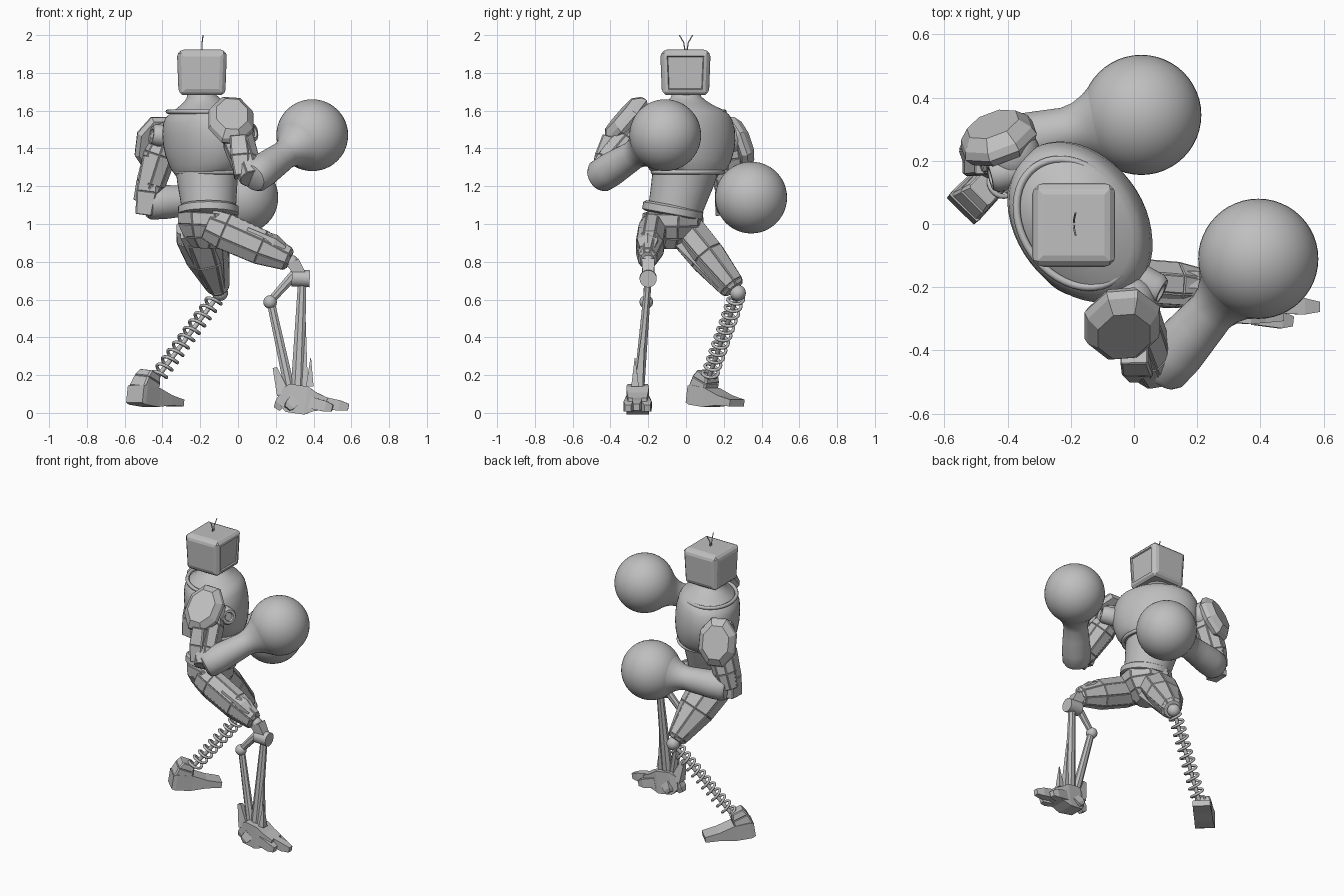
import bpy, bmesh, math
from mathutils import Vector

old = bpy.data.objects.get("Cube")
if old:
    bpy.data.objects.remove(old)

grey = bpy.data.materials.new("plain grey")
grey.use_nodes = True
TONE = (0.52, 0.52, 0.52, 1)
grey.diffuse_color = TONE
for node in grey.node_tree.nodes:
    if node.type == 'BSDF_PRINCIPLED':
        node.inputs["Base Color"].default_value = TONE


def finish(bm, name, smooth=True):
    bmesh.ops.recalc_face_normals(bm, faces=bm.faces[:])
    mesh = bpy.data.meshes.new(name)
    bm.to_mesh(mesh)
    bm.free()
    mesh.materials.append(grey)
    for p in mesh.polygons:
        p.use_smooth = smooth
    if smooth:
        mesh.set_sharp_from_angle(angle=math.radians(35))
    ob = bpy.data.objects.new(name, mesh)
    bpy.context.collection.objects.link(ob)
    return ob


def limb(name, a, b, stations, sides=32, side=(0, 1, 0), panel=0):
    """Loft of oval sections from a to b; stations are (t, half width, half depth)."""
    a, b, u = Vector(a), Vector(b), Vector(side)
    axis = (b - a).normalized()
    u = (u - axis * u.dot(axis)).normalized()
    v = axis.cross(u)
    grow = 1 / math.cos(math.pi / sides)
    bm = bmesh.new()
    rings = []
    for t, ru, rv in stations:
        ring = []
        for k in range(sides):
            ang = 2 * math.pi * (k + 0.5) / sides
            ring.append(bm.verts.new(a.lerp(b, t) + grow * (u * ru * math.cos(ang) + v * rv * math.sin(ang))))
        rings.append(ring)
    walls = []
    for r, s in zip(rings, rings[1:]):
        for k in range(sides):
            n = (k + 1) % sides
            walls.append(bm.faces.new((r[k], r[n], s[n], s[k])))
    bm.faces.new(rings[0])
    bm.faces.new(rings[-1])
    bmesh.ops.recalc_face_normals(bm, faces=bm.faces[:])
    if panel:
        bmesh.ops.inset_individual(bm, faces=walls, thickness=panel, depth=panel * 0.7)
    return finish(bm, name, smooth=sides > 12)


def rod(name, a, b, r0, r1=None, sides=16, side=(0, 1, 0), flat=1):
    r1 = r0 if r1 is None else r1
    return limb(name, a, b, [(0, r0 * flat, r0), (1, r1 * flat, r1)], sides, side)


def ball(name, at, r, seg=24):
    bm = bmesh.new()
    bmesh.ops.create_uvsphere(bm, u_segments=seg, v_segments=seg // 2, radius=r)
    bmesh.ops.translate(bm, verts=bm.verts[:], vec=Vector(at))
    return finish(bm, name)


def tube(name, points, r, cyclic=False):
    cu = bpy.data.curves.new(name, 'CURVE')
    cu.dimensions = '3D'
    cu.bevel_depth = r
    cu.bevel_resolution = 2
    cu.use_fill_caps = True
    sp = cu.splines.new('POLY')
    sp.points.add(len(points) - 1)
    for p, q in zip(sp.points, points):
        p.co = (*q, 1)
    sp.use_cyclic_u = cyclic
    sp.use_smooth = True
    cu.materials.append(grey)
    ob = bpy.data.objects.new(name, cu)
    bpy.context.collection.objects.link(ob)
    bpy.ops.object.select_all(action='DESELECT')
    ob.select_set(True)
    bpy.context.view_layer.objects.active = ob
    bpy.ops.object.convert(target='MESH')


# Television head: raised chamfered sides and a sunken screen
HEAD = Vector((-0.19, -0.003, 1.8))
bm = bmesh.new()
bmesh.ops.create_cube(bm, size=1)
for v in bm.verts:
    taper = 0.93 if v.co.z < 0 else 1
    v.co = Vector((v.co.x * 0.255 * taper, v.co.y * 0.255 * taper, v.co.z * 0.235)) + HEAD
bmesh.ops.bevel(bm, geom=bm.edges[:], offset=0.014, segments=1, affect='EDGES')
bm.normal_update()
big = [f for f in bm.faces if f.calc_area() > 0.02]
screen = [f for f in big if f.normal.x > 0.8]
plates = [f for f in big if f not in screen and f.normal.z > -0.8]
bmesh.ops.inset_individual(bm, faces=plates, thickness=0.024, depth=0.006)
bmesh.ops.inset_individual(bm, faces=screen, thickness=0.022, depth=0.004)
bmesh.ops.inset_individual(bm, faces=screen, thickness=0.006, depth=-0.008)
finish(bm, "television_head", False)
for s in (-1, 1):
    tube("antenna", [(-0.19, s * 0.004, 1.91), (-0.19, s * 0.012, 1.96), (-0.185, s * 0.035, 2.0)], 0.003)

# Torso
ACROSS = (0.57, -0.82, 0)
limb("chest", (-0.15, 0.012, 1.25), (-0.195, 0, 1.7),
     [(0.02, .17, .145), (0.04, .195, .165), (0.1, .22, .178), (0.17, .242, .188), (0.3, .265, .198),
      (0.42, .275, .202), (0.55, .274, .2), (0.67, .26, .192), (0.73, .243, .18), (0.78, .213, .16),
      (0.83, .155, .13), (0.89, .105, .10), (0.94, .08, .08), (1, .072, .072)], 48, ACROSS)
limb("abdomen", (-0.152, -0.065, 1.05), (-0.165, 0, 1.3),
     [(0, .14, .14), (0.4, .155, .148), (0.7, .168, .155), (1, .178, .158)], 40, ACROSS)
limb("belt", (-0.157, -0.075, 1.045), (-0.157, -0.065, 1.10),
     [(0, .145, .145), (0.15, .162, .16), (0.8, .162, .16), (1, .145, .145)], 40, ACROSS)


def oval(x, y, z, long, short):
    d, e = Vector(ACROSS), Vector((0.82, 0.57, 0))
    angles = [2 * math.pi * k / 48 for k in range(48)]
    return [Vector((x, y, z)) + d * long * math.cos(t) + e * short * math.sin(t) for t in angles]


tube("collar", oval(-0.188, 0.002, 1.595, 0.218, 0.165), 0.012, True)
tube("chest_rim", oval(-0.153, 0.01, 1.275, 0.195, 0.167), 0.012, True)

# Pelvis
limb("pelvis", (-0.17, -0.07, 0.87), (-0.16, -0.07, 1.06),
     [(0, .06, .06), (0.3, .11, .11), (0.65, .155, .14), (1, .15, .145)], 8, ACROSS, 0.005)

# Arms: joint, upper arm, pad, forearm and round glove
FOREARM = [(0, .05, .05), (0.02, .075, .075), (0.06, .088, .088), (0.2, .09, .09), (0.4, .082, .082),
           (0.54, .076, .076), (0.61, .083, .083), (0.68, .102, .102), (0.74, .127, .127), (0.78, .147, .147)]


def arm(tag, shoulder, elbow, glove, pad, normal, pad_side):
    s, e, g, p, n = map(Vector, (shoulder, elbow, glove, pad, normal))
    n.normalize()
    ball(tag + "_shoulder_joint", s, 0.09)
    limb(tag + "_upper_arm", s, e, [(0, .06, .065), (0.25, .078, .08), (0.7, .07, .075), (1, .055, .055)],
         8, pad_side, 0.005)
    limb(tag + "_shoulder_pad", p - n * 0.05, p + n * 0.035,
         [(0, .105, .135), (0.3, .12, .152), (0.6, .112, .145), (1, .082, .105)], 8, pad_side)
    limb(tag + "_forearm", e, g, FOREARM, 32, (0, 0, 1))
    ball(tag + "_glove", g, 0.19, 48)


arm("right", (-0.02, -0.25, 1.5), (0.07, -0.475, 1.24), (0.393, -0.11, 1.47),
    (-0.035, -0.33, 1.56), (0.1, -0.75, 0.65), (1, 0, 0))
arm("left", (-0.385, 0.22, 1.45), (-0.495, 0.232, 1.11), (0.023, 0.345, 1.14),
    (-0.435, 0.285, 1.43), (-0.32, 0.85, 0.33), (0.94, 0.33, 0))

# Socket discs where the arms meet the chest
for tag, at, n in (("right", (0.05, -0.2, 1.48), (0.8, -0.4, 0.15)), ("left", (-0.42, 0.16, 1.47), (-0.8, -0.2, 0.1))):
    at, n = Vector(at), Vector(n)
    limb(tag + "_socket_disc", at - n * 0.08, at + n * 0.045,
         [(0, .06, .06), (0.85, .055, .055), (1, .045, .045), (1, .03, .03), (0.9, .025, .025)], 24, (0, 0, 1))
limb("right_elbow_bracket", (0.0, -0.4, 1.46), (0.02, -0.46, 1.25),
     [(0, .04, .04), (0.5, .045, .05), (1, .035, .04)], 4, (1, 0, 0), 0.005)
limb("left_elbow_bracket", (-0.46, 0.2, 1.36), (-0.5, 0.21, 1.05),
     [(0, .04, .04), (0.6, .05, .05), (1, .04, .05)], 4, (1, 0, 0), 0.005)

# Thighs
limb("right_thigh", (-0.16, -0.17, 1.0), (0.275, -0.205, 0.81),
     [(0, .06, .08), (0.2, .07, .094), (0.65, .07, .09), (0.97, .045, .06), (1, .03, .04)],
     8, (0, 1, 0), 0.005)
limb("right_thigh_guard", (0.05, -0.2, 0.97), (0.25, -0.205, 0.87),
     [(0, .05, .02), (0.7, .055, .04), (1, .04, .02)], 6, (0, 1, 0))
limb("left_thigh", (-0.215, -0.03, 1.0), (-0.1, 0.255, 0.655),
     [(0, .11, .08), (0.15, .128, .095), (0.5, .112, .092), (0.95, .058, .066), (1, .045, .05)],
     8, (1, 0, 0), 0.006)
for off in (-0.06, 0, 0.06):
    rod("left_thigh_strip", (-0.195 + off * 1.5, -0.08, 0.94), (-0.12 + off * 0.6, 0.18, 0.67), 0.02, 0.014, 4, (1, 0, 0))

# Right knee and piston shin
ball("right_knee_ball", (0.285, -0.2, 0.80), 0.035)
rod("right_knee_block", (0.29, -0.2, 0.80), (0.33, -0.2, 0.73), 0.035, 0.03, 4)
rod("right_knee_cylinder", (0.285, -0.2, 0.715), (0.38, -0.2, 0.71), 0.045, sides=24)
rod("right_shin", (0.34, -0.2, 0.7), (0.315, -0.25, 0.12), 0.022, 0.036, 8, flat=0.8)
rod("right_shin_plate", (0.35, -0.22, 0.5), (0.335, -0.25, 0.14), 0.008, 0.035, 4, flat=0.6)
rod("right_link", (0.3, -0.2, 0.735), (0.17, -0.21, 0.59), 0.026, 0.02, 8, flat=0.8)
ball("right_link_ball", (0.17, -0.21, 0.587), 0.036)
rod("right_back_rod", (0.175, -0.21, 0.58), (0.275, -0.25, 0.12), 0.021, 0.028, 8, flat=0.8)

# Clawed right foot
limb("right_foot", (0.225, -0.255, 0.085), (0.47, -0.257, 0.05),
     [(0, .03, .04), (0.15, .052, .075), (0.55, .06, .075), (0.75, .056, .05), (1, .05, .03)], 4, (0, 1, 0))
TOES = [((0.42, -0.257, 0.06), (0.585, -0.262, 0.03)), ((0.38, -0.295, 0.055), (0.5, -0.308, 0.025)),
        ((0.38, -0.22, 0.055), (0.5, -0.205, 0.025)), ((0.26, -0.255, 0.11), (0.205, -0.255, 0.02)),
        ((0.3, -0.22, 0.07), (0.26, -0.2, 0.022)), ((0.3, -0.29, 0.07), (0.26, -0.31, 0.022))]
for root, tip in TOES:
    limb("right_toe", root, tip, [(0, .024, .032), (0.7, .026, .028), (1, .016, .018)], 4, (0, 1, 0))
rod("right_foot_fin", (0.38, -0.27, 0.14), (0.385, -0.27, 0.29), 0.02, 0.002, 4, (1, 0, 0))
rod("right_heel_spike", (0.24, -0.255, 0.1), (0.195, -0.255, 0.24), 0.035, 0.012, 4)

# Left knee, spring shin and foot
knee, ankle = Vector((-0.095, 0.275, 0.635)), Vector((-0.44, 0.115, 0.17))
ball("left_knee_ball", knee, 0.042)
rod("left_spring_core", knee, ankle, 0.012, sides=16)
axis = (ankle - knee).normalized()
u = axis.cross(Vector((0, 0, 1))).normalized()
w = axis.cross(u)
TURNS, STEPS = 11, 18
coil = []
for i in range(TURNS * STEPS + 1):
    ang = 2 * math.pi * i / STEPS
    coil.append(knee.lerp(ankle, 0.05 + 0.92 * i / (TURNS * STEPS)) + 0.04 * (u * math.cos(ang) + w * math.sin(ang)))
tube("left_shin_spring", coil, 0.0085)
ACROSS_FOOT = (0.73, -0.68, 0)
limb("left_foot", (-0.545, 0.045, 0.1), (-0.325, 0.27, 0.052),
     [(0, .06, .045), (0.08, .063, .053), (0.4, .058, .05), (0.7, .058, .027), (1, .055, .018)], 4, ACROSS_FOOT)
limb("left_ankle", (-0.50, 0.09, 0.12), (-0.465, 0.115, 0.215),
     [(0, .055, .055), (0.6, .05, .05), (1, .042, .035)], 4, ACROSS_FOOT, 0.006)
